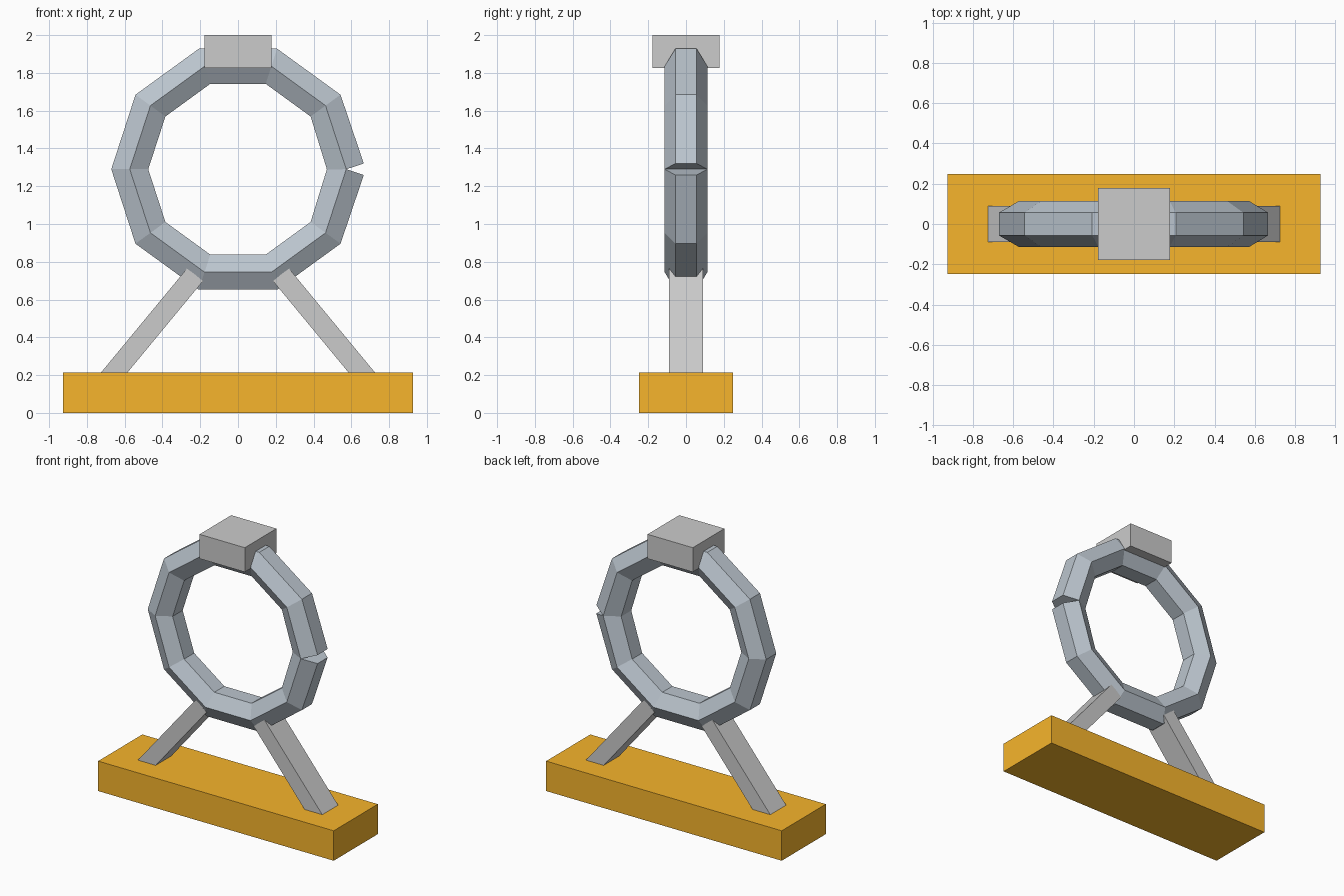
import bpy, bmesh
from math import sin, cos, radians
from mathutils import Vector

if "Cube" in bpy.data.objects:
    bpy.data.objects.remove(bpy.data.objects["Cube"])


def material(name, rgb):
    m = bpy.data.materials.new(name)
    m.diffuse_color = (*rgb, 1)
    m.use_nodes = True
    m.node_tree.nodes["Principled BSDF"].inputs["Base Color"].default_value = m.diffuse_color
    return m


def finish(name, bm, mat=None):
    bmesh.ops.recalc_face_normals(bm, faces=bm.faces)
    me = bpy.data.meshes.new(name)
    bm.to_mesh(me)
    bm.free()
    ob = bpy.data.objects.new(name, me)
    bpy.context.collection.objects.link(ob)
    if mat:
        me.materials.append(mat)
    return ob


def prism(name, outline, half_depth, mat=None):
    """Extrude an x-z outline along y, centred on y = 0."""
    bm = bmesh.new()
    face = bm.faces.new([bm.verts.new((x, -half_depth, z)) for x, z in outline])
    ext = bmesh.ops.extrude_face_region(bm, geom=[face])["geom"]
    verts = [g for g in ext if isinstance(g, bmesh.types.BMVert)]
    bmesh.ops.translate(bm, verts=verts, vec=(0, 2 * half_depth, 0))
    return finish(name, bm, mat)


def rect(hx, z0, z1):
    return [(-hx, z0), (hx, z0), (hx, z1), (-hx, z1)]


wood = material("orange", (0.93, 0.46, 0.025))
steel = material("blue_grey", (0.50, 0.56, 0.62))

# Base and top block
prism("base", rect(0.927, 0, 0.213), 0.248, wood)
prism("top_block", rect(0.178, 1.827, 2.0), 0.178)

# Slanted legs, sunk into the base
for side, name in ((-1, "left_leg"), (1, "right_leg")):
    top = Vector((0.227, 0.732))
    along = Vector((0.637, -0.771)).normalized()
    across = Vector((-along.y, along.x)) * 0.054
    end = top + along * 0.79
    pts = [top - across, top + across, end + across, end - across]
    prism(name, [(side * p.x, p.y) for p in pts], 0.089)

# Open ten-segment ring with a hexagonal section; its ends are cut square
R, r, ZC, N = 0.573, 0.113, 1.29, 10
bm = bmesh.new()
loops = []
for i in range(N + 1):
    a = radians(36 * i)
    tilt = a + radians(18 if i == 0 else -18 if i == N else 0)
    loop = []
    for k in range(6):
        h = radians(30 + 60 * k)
        u, y = r * cos(h), r * sin(h)
        loop.append(bm.verts.new((R * cos(a) + u * cos(tilt), y,
                                  ZC + R * sin(a) + u * sin(tilt))))
    loops.append(loop)
for p, q in zip(loops, loops[1:]):
    for k in range(6):
        n = (k + 1) % 6
        bm.faces.new((p[k], p[n], q[n], q[k]))
bm.faces.new(loops[0])
bm.faces.new(loops[-1])
finish("ring", bm, steel)
